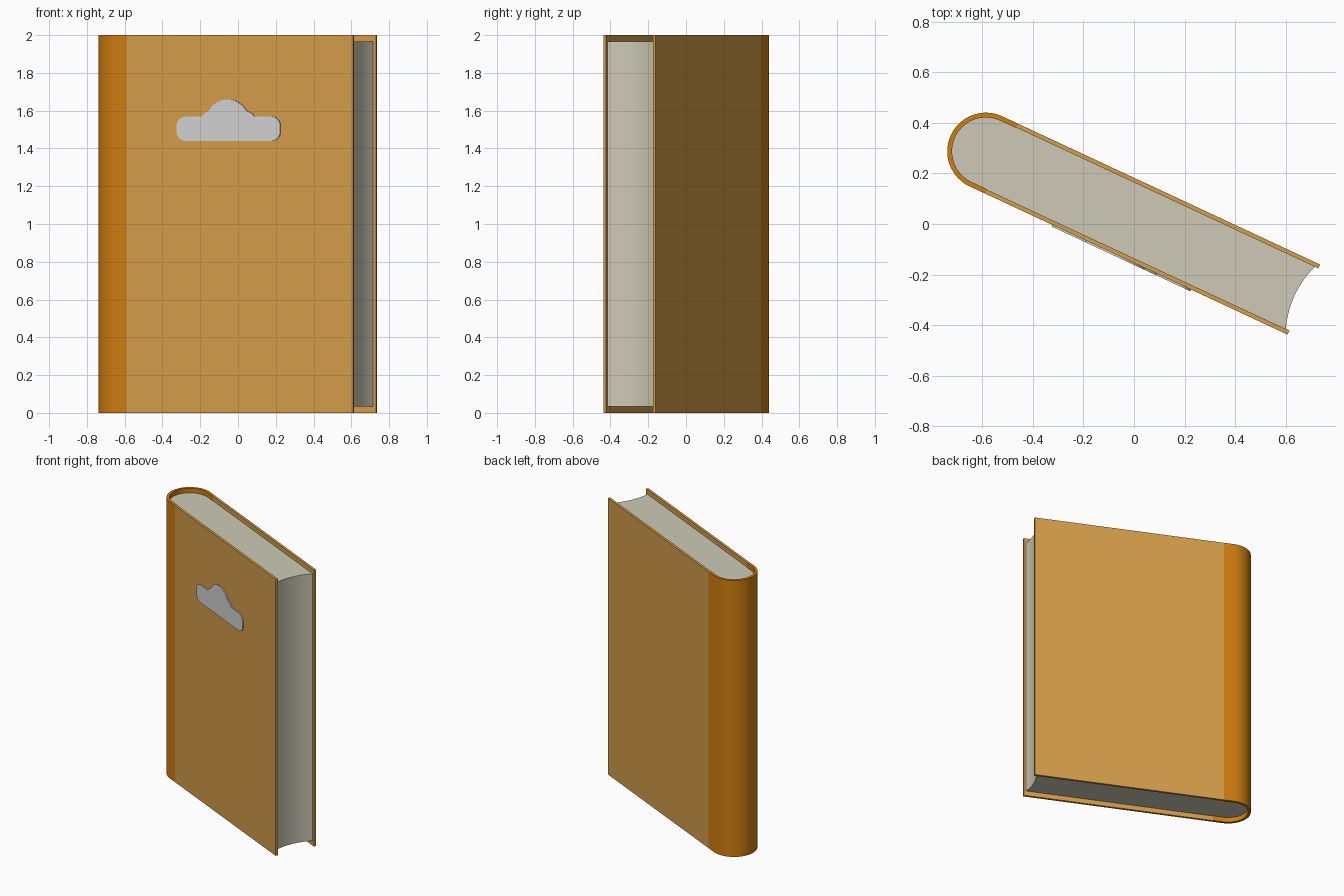
import bpy, bmesh, math
from mathutils import Matrix, Vector

if "Cube" in bpy.data.objects:
    bpy.data.objects.remove(bpy.data.objects["Cube"])

TURN = Matrix.Rotation(math.radians(-25), 4, 'Z')   # the whole book is turned
H = 2.0
CU, CV, R = -0.653, 0.013, 0.153    # spine centre and outer radius (book space)
JOINT, END = -0.585, 0.736          # spine/board seam and fore edge of boards
SPINE_T, BOARD_T = 0.019, 0.017


def material(name, rgb):
    m = bpy.data.materials.new(name)
    m.diffuse_color = (*rgb, 1)
    m.use_nodes = True
    m.node_tree.nodes["Principled BSDF"].inputs["Base Color"].default_value = m.diffuse_color
    return m


orange = material("dark_orange", (0.63, 0.212, 0.005))
tan = material("tan_orange", (0.665, 0.342, 0.068))
cream = material("page_cream", (0.61, 0.59, 0.475))
grey = material("light_grey", (0.65, 0.65, 0.66))


def arc(cx, cy, r, a0, a1, n):
    return [(cx + r * math.cos(math.radians(a0 + (a1 - a0) * i / n)),
             cy + r * math.sin(math.radians(a0 + (a1 - a0) * i / n))) for i in range(n + 1)]


def prism(name, outline, push, mat):
    """Extrude a closed outline of 3D points along push, in book space."""
    bm = bmesh.new()
    face = bm.faces.new([bm.verts.new(p) for p in outline])
    new = bmesh.ops.extrude_face_region(bm, geom=[face])["geom"]
    bmesh.ops.translate(bm, vec=Vector(push), verts=[g for g in new if isinstance(g, bmesh.types.BMVert)])
    bmesh.ops.recalc_face_normals(bm, faces=bm.faces)
    bmesh.ops.triangulate(bm, faces=[f for f in bm.faces if len(f.verts) > 4])
    bm.transform(TURN)
    me = bpy.data.meshes.new(name)
    bm.to_mesh(me)
    bm.free()
    me.materials.append(mat)
    ob = bpy.data.objects.new(name, me)
    bpy.context.collection.objects.link(ob)
    bpy.context.view_layer.objects.active = ob
    ob.select_set(True)
    bpy.ops.object.shade_smooth_by_angle(angle=math.radians(30))
    ob.select_set(False)
    return ob


def upright(name, outline, z0, z1, mat):
    return prism(name, [(u, v, z0) for u, v in outline], (0, 0, z1 - z0), mat)


# Rounded spine: U-shaped section
ri = R - SPINE_T
upright("spine",
        [(JOINT, CV + R)] + arc(CU, CV, R, 90, 270, 32) + [(JOINT, CV - R)]
        + [(JOINT, CV - ri)] + arc(CU, CV, ri, 270, 90, 32) + [(JOINT, CV + ri)],
        0, H, orange)

# Front and back boards
for name, side in (("front_cover", -1), ("back_cover", 1)):
    a, b = CV + side * R, CV + side * (R - BOARD_T)
    upright(name, [(JOINT, a), (END, a), (END, b), (JOINT, b)], 0, H, tan)

# Page block: round at the spine, hollow at the fore edge
half, sag = R - BOARD_T, 0.024
fore = [(0.72 - sag * (1 - t * t), CV + half * t) for t in [-1 + i / 8 for i in range(17)]]
upright("pages", arc(CU, CV, ri, 90, 270, 32) + [(JOINT, CV - half)] + fore + [(JOINT, CV + half)],
        0.035, 1.967, cream)

# Cloud-shaped plate on the front cover: rounded bar with a domed top
L, Rt, B, T, c = -0.291, 0.315, 1.44, 1.568, 0.05
cloud = (arc(L + c, B + c, c, 180, 270, 6) + arc(Rt - c, B + c, c, 270, 360, 6)
         + arc(Rt - c, T - c, c, 0, 90, 6)
         + [(0.165, T), (0.145, 1.588)]
         + arc(0.007, 1.53, 0.13, 32, 148, 16)
         + [(-0.125, 1.588), (-0.143, T)]
         + arc(L + c, T - c, c, 90, 180, 6))
face_v = CV - R
prism("cloud_plate", [(u, face_v + 0.001, z) for u, z in cloud], (0, -0.008, 0), grey)
